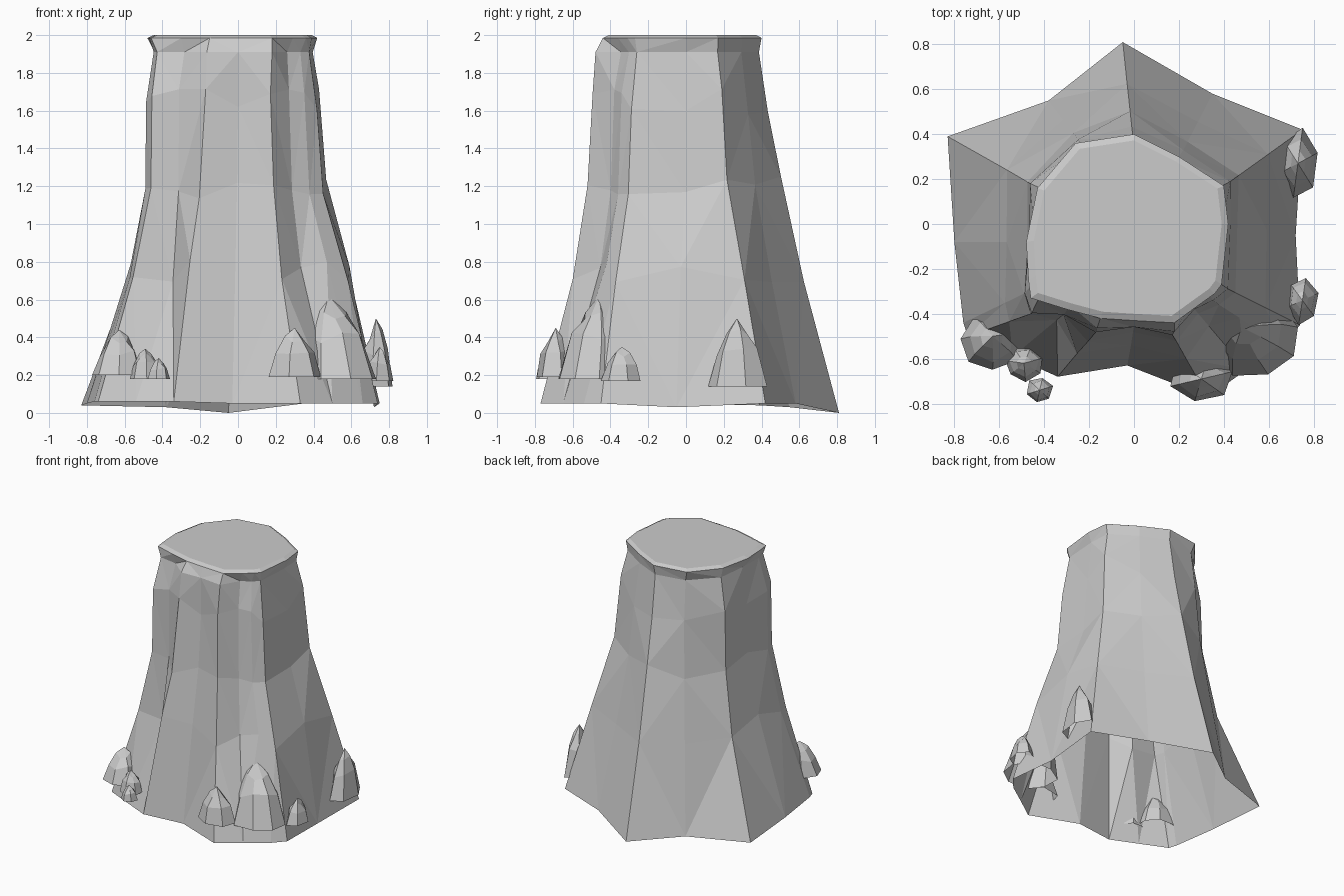
import bpy, bmesh, math, random
from mathutils import Vector

if "Cube" in bpy.data.objects:
    bpy.data.objects.remove(bpy.data.objects["Cube"])

random.seed(4)

# Trunk columns, counter-clockwise from the back root:
# ground outline, outline at the waist, and cut-edge outline
FOOT = [(-.05, .81), (-.38, .55), (-.83, .39), (-.80, -.08), (-.76, -.44), (-.74, -.50),
        (-.54, -.59), (-.34, -.68), (-.03, -.63), (.33, -.77), (.50, -.65), (.66, -.54),
        (.74, -.45), (.72, -.05), (.75, .42), (.35, .58)]
WAIST = [(-.01, .43), (-.25, .38), (-.46, .18), (-.47, -.08), (-.49, -.31), (-.46, -.40),
         (-.31, -.40), (-.17, -.48), (0, -.46), (.17, -.49), (.27, -.38), (.35, -.34),
         (.42, -.29), (.43, 0), (.43, .19), (.22, .33)]
LIP = [(0, .40), (-.26, .36), (-.43, .16), (-.48, -.08), (-.47, -.25), (-.46, -.33),
       (-.30, -.38), (-.15, -.42), (0, -.43), (.18, -.44), (.29, -.36), (.36, -.31),
       (.39, -.27), (.42, 0), (.40, .17), (.20, .30)]
FOOT_Z = [0, .03, .04, .05, .06, .06, .06, .06, .05, .05, .05, .05, .05, .03, .05, .05]
# How far each column has drawn in at two heights
LOW_T = [.48, .5, .70, .72, .70, .66, .84, .50, .55, .62, .72, .62, .50, .45, .48, .5]
MID_T = [.82, .85, .97, 1, 1, 1, .97, .80, .85, .88, .93, .92, .90, .90, .88, .85]


def finish(bm, name):
    bmesh.ops.recalc_face_normals(bm, faces=bm.faces)
    mesh = bpy.data.meshes.new(name)
    bm.to_mesh(mesh)
    bm.free()
    obj = bpy.data.objects.new(name, mesh)
    bpy.context.collection.objects.link(obj)
    return obj


def bridge(bm, low, high):
    n = len(low)
    for i in range(n):
        j = (i + 1) % n
        bm.faces.new((low[i], low[j], high[j], high[i]))


# Stump: lofted rings with an open underside and a bevelled cut top
def stump():
    bm = bmesh.new()
    foot, waist, lip = ([Vector((x, y, 0)) for x, y in o] for o in (FOOT, WAIST, LIP))
    rings = [[Vector((p.x, p.y, z)) for p, z in zip(foot, FOOT_Z)]]
    for z, ts in ((.75, LOW_T), (1.2, MID_T), (1.65, [1] * 16)):
        ring = []
        for a, b, t in zip(foot, waist, ts):
            p = a.lerp(b, t) * random.uniform(.99, 1.01)
            p.z = z + random.uniform(-.07, .07)
            ring.append(p)
        rings.append(ring)
    neck = []
    for a, b in zip(waist, lip):
        p = a.lerp(b, .5) * (.93 if a.y > -.42 else 1.03)
        p.z = 1.91
        neck.append(p)
    rings.append(neck)
    rings.append([p + Vector((0, 0, 1.985)) for p in lip])
    rings.append([p * .93 + Vector((0, 0, 2.0)) for p in lip])
    verts = [[bm.verts.new(p) for p in r] for r in rings]
    for low, high in zip(verts, verts[1:]):
        bridge(bm, low, high)
    bm.faces.new(verts[-1])
    side = [f for f in bm.faces if len(f.verts) == 4]
    bmesh.ops.triangulate(bm, faces=side)
    finish(bm, "stump")


# Bark growth: faceted pointed dome, open below, tip may lean
def growth(name, x, y, z0, z1, rx, ry, sides=7, lean=(0, 0)):
    bm = bmesh.new()
    rings = []
    for h, s in ((0, 1), (.5, .74), (.78, .38)):
        ring = []
        for i in range(sides):
            a = math.tau * i / sides + .3
            k = s * random.uniform(.9, 1.06)
            jz = random.uniform(-.08, .08) if h else 0
            ring.append(bm.verts.new((x + lean[0] * h + rx * k * math.cos(a),
                                      y + lean[1] * h + ry * k * math.sin(a),
                                      z0 + (z1 - z0) * (h + jz))))
        rings.append(ring)
    bridge(bm, rings[0], rings[1])
    bridge(bm, rings[1], rings[2])
    tip = bm.verts.new((x + lean[0], y + lean[1], z1))
    for i in range(sides):
        bm.faces.new((rings[2][i], rings[2][(i + 1) % sides], tip))
    finish(bm, name)


stump()
growth("growth_left_large", -.64, -.53, .20, .44, .14, .13, 7, (.01, .03))
growth("growth_left_medium", -.49, -.62, .18, .34, .09, .08)
growth("growth_left_small", -.42, -.74, .18, .29, .06, .06, 6)
growth("growth_front", .30, -.69, .19, .45, .145, .11, 6)
growth("growth_front_large", .54, -.51, .18, .62, .21, .18, 8, (-.06, .05))
growth("growth_right", .75, -.34, .17, .35, .075, .11, 6)
growth("growth_right_back", .73, .27, .14, .50, .09, .155, 6)
